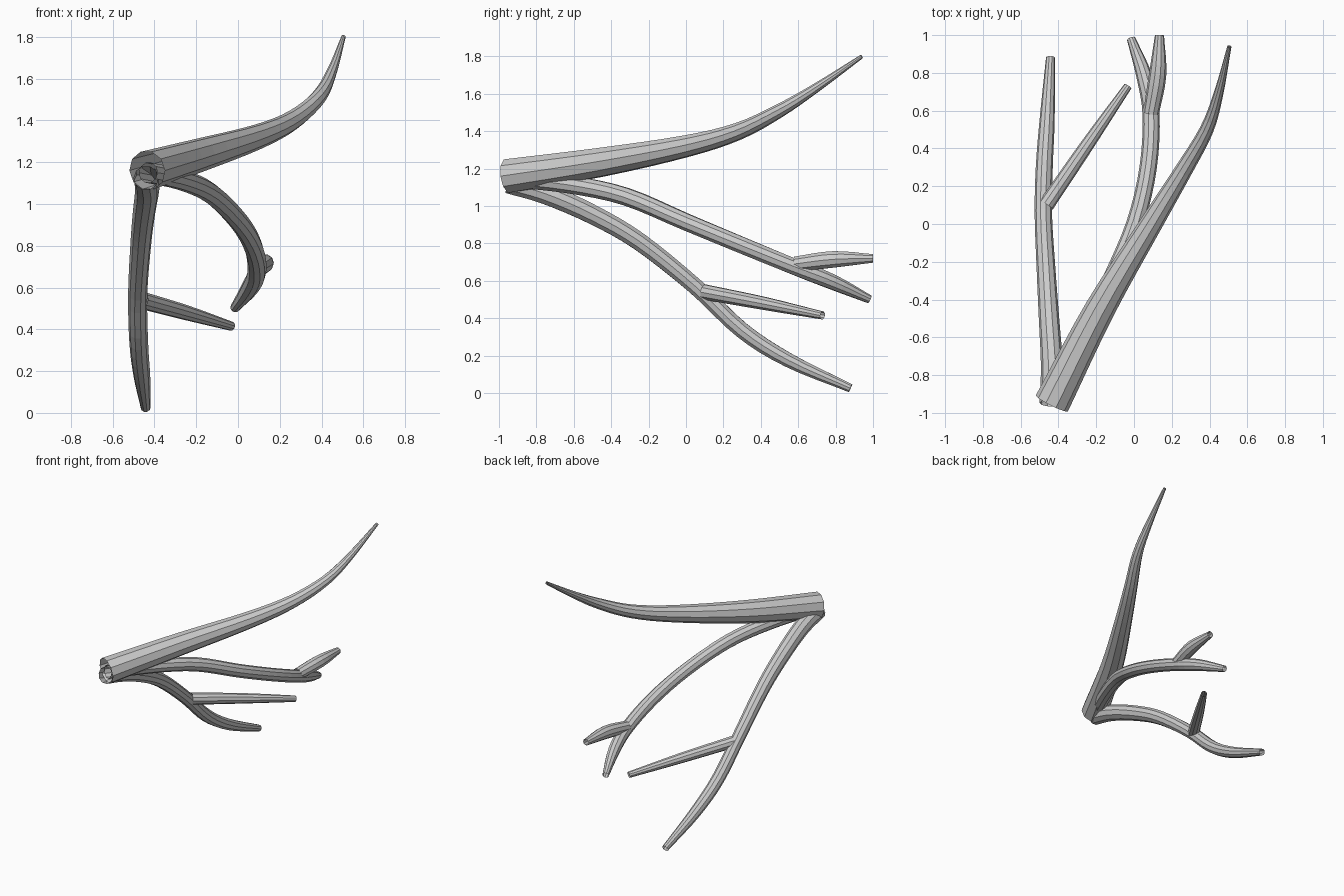
import bpy, bmesh, math
from mathutils import Vector

if "Cube" in bpy.data.objects:
    bpy.data.objects.remove(bpy.data.objects["Cube"])

SIDES = 10
STEPS = 4

bark = bpy.data.materials.new("grey_bark")
bark.diffuse_color = (0.6, 0.6, 0.6, 1)
bark.use_nodes = True
bark.node_tree.nodes["Principled BSDF"].inputs["Base Color"].default_value = bark.diffuse_color


def catmull(a, b, c, d, t):
    return 0.5 * (2 * b + (c - a) * t + (2 * a - 5 * b + 4 * c - d) * t * t
                  + (3 * b - a - 3 * c + d) * t ** 3)


def branch(name, points):
    """Open tapering tube through (x, y, z, radius) points."""
    p = [Vector(q) for q in points]
    p = [2 * p[0] - p[1]] + p + [2 * p[-1] - p[-2]]
    path = [catmull(*p[i:i + 4], s / STEPS)
            for i in range(len(p) - 3) for s in range(STEPS)] + [p[-2]]
    bm = bmesh.new()
    rings = []
    for i, q in enumerate(path):
        tangent = (path[min(i + 1, len(path) - 1)] - path[max(i - 1, 0)]).to_3d().normalized()
        side = tangent.cross(Vector((0, 0, 1))).normalized()
        up = side.cross(tangent)
        rings.append([bm.verts.new(q.to_3d() + q.w * (math.cos(a) * side + math.sin(a) * up))
                      for a in (2 * math.pi * k / SIDES for k in range(SIDES))])
    for r0, r1 in zip(rings, rings[1:]):
        for k in range(SIDES):
            n = (k + 1) % SIDES
            bm.faces.new((r0[k], r0[n], r1[n], r1[k]))
    bmesh.ops.recalc_face_normals(bm, faces=bm.faces)
    # open tube: make sure the faces point away from the path
    f = bm.faces[0] if bm.faces.ensure_lookup_table() is None else None
    if f.normal.dot(f.calc_center_median() - path[0].to_3d()) < 0:
        bmesh.ops.reverse_faces(bm, faces=bm.faces)
    mesh = bpy.data.meshes.new(name)
    bm.to_mesh(mesh)
    bm.free()
    mesh.materials.append(bark)
    obj = bpy.data.objects.new(name, mesh)
    bpy.context.collection.objects.link(obj)


# thick main limb sweeping up to a thin tip
branch("main_limb", [
    (-0.435, -0.95, 1.16, 0.095), (-0.18, -0.45, 1.235, 0.08), (0.09, 0, 1.32, 0.06),
    (0.26, 0.28, 1.40, 0.047), (0.385, 0.5, 1.51, 0.037), (0.45, 0.7, 1.635, 0.025),
    (0.505, 0.94, 1.80, 0.011)])

# middle branch and its fork
branch("middle_branch", [
    (-0.43, -0.94, 1.15, 0.05), (-0.27, -0.62, 1.115, 0.05), (-0.13, -0.32, 1.05, 0.049),
    (0.005, 0, 0.915, 0.047), (0.075, 0.3, 0.79, 0.046), (0.09, 0.58, 0.675, 0.045),
    (0.055, 0.78, 0.595, 0.042), (-0.015, 0.98, 0.502, 0.023)])
branch("middle_fork", [
    (0.09, 0.585, 0.69, 0.042), (0.125, 0.79, 0.715, 0.046), (0.135, 1.0, 0.72, 0.024)])

# low drooping branch and its twig
branch("low_branch", [
    (-0.44, -0.95, 1.125, 0.06), (-0.435, -0.75, 1.065, 0.058), (-0.45, -0.5, 0.955, 0.054),
    (-0.465, -0.25, 0.81, 0.05), (-0.48, 0.05, 0.57, 0.046), (-0.475, 0.3, 0.335, 0.045),
    (-0.46, 0.55, 0.175, 0.04), (-0.442, 0.88, 0.026, 0.024)])
branch("low_twig", [
    (-0.465, 0.1, 0.54, 0.042), (-0.25, 0.415, 0.48, 0.036), (-0.032, 0.73, 0.415, 0.022)])
